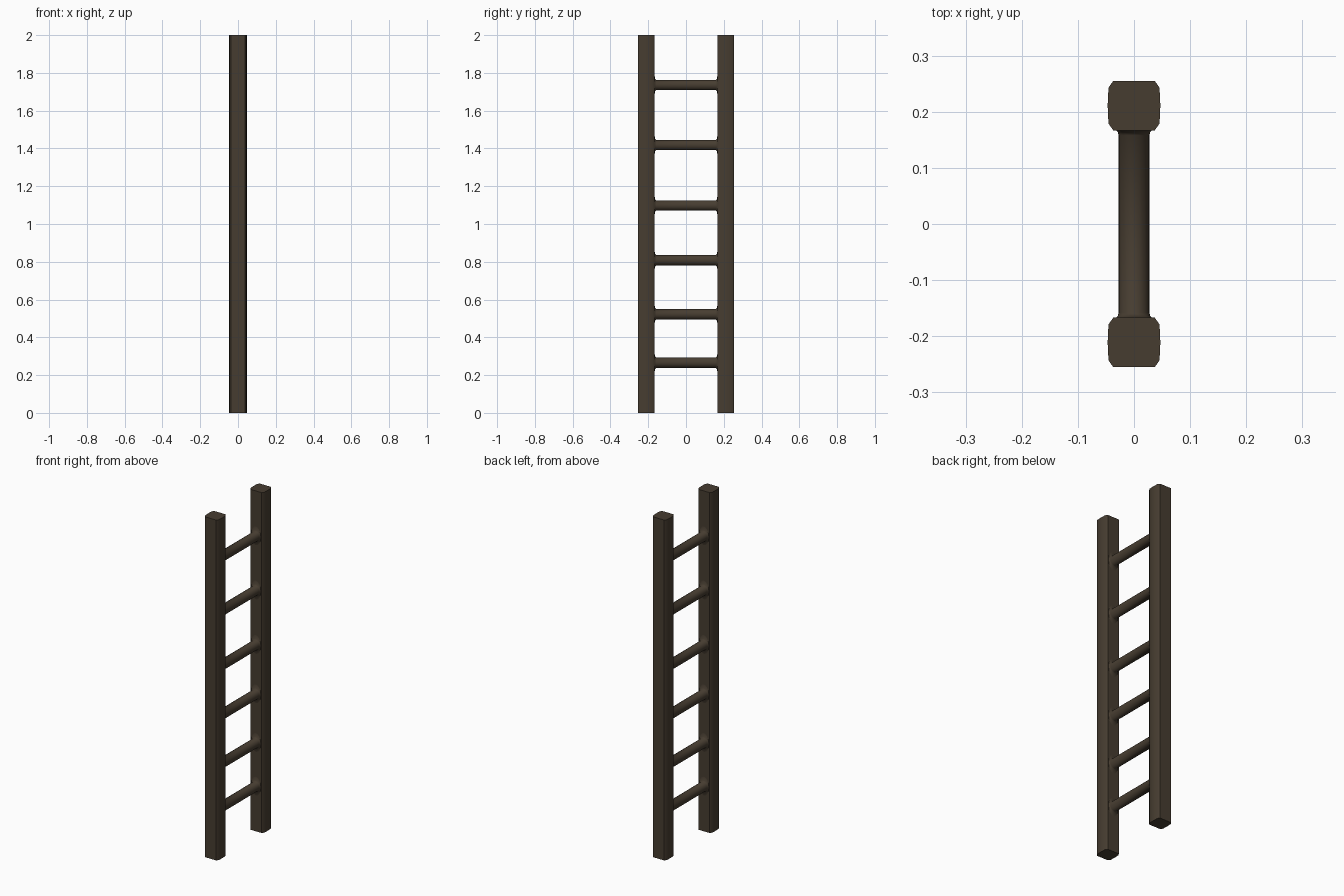
import bpy, bmesh, math

if "Cube" in bpy.data.objects:
    bpy.data.objects.remove(bpy.data.objects["Cube"])

wood = bpy.data.materials.new("dark_wood")
wood.diffuse_color = (0.062, 0.046, 0.030, 1)
wood.use_nodes = True
wood.node_tree.nodes["Principled BSDF"].inputs["Base Color"].default_value = wood.diffuse_color


def loft(name, rings, angle):
    """Skin a stack of equal-sized closed rings and cap both ends."""
    bm = bmesh.new()
    loops = [[bm.verts.new(p) for p in ring] for ring in rings]
    n = len(loops[0])
    for a, b in zip(loops, loops[1:]):
        for i in range(n):
            j = (i + 1) % n
            bm.faces.new((a[i], a[j], b[j], b[i]))
    bm.faces.new(loops[0])
    bm.faces.new(loops[-1])
    bmesh.ops.recalc_face_normals(bm, faces=bm.faces)
    me = bpy.data.meshes.new(name)
    bm.to_mesh(me)
    bm.free()
    me.materials.append(wood)
    ob = bpy.data.objects.new(name, me)
    bpy.context.collection.objects.link(ob)
    bpy.ops.object.select_all(action='DESELECT')
    ob.select_set(True)
    bpy.context.view_layer.objects.active = ob
    bpy.ops.object.shade_smooth_by_angle(angle=math.radians(angle))
    return ob


# Side rails: square posts with chamfered corners and slightly bulged x sides
quarter = [(0.047, 0.0), (0.0455, 0.032), (0.037, 0.044)]
half = quarter + [(-x, y) for x, y in reversed(quarter)]
section = half + [(x, -y) for x, y in reversed(half[1:-1])]
for side, name in ((1, "back_rail"), (-1, "front_rail")):
    loft(name, [[(x, y + side * 0.211, z) for x, y in section] for z in (0, 2)], 35)

# Round rungs, flaring into an oval collar where they meet the rails
R = 0.0275
SIDES = 16
stations = [(-0.2, 0.032, 0.055), (-0.167, 0.032, 0.055), (-0.164, 0.029, 0.034), (-0.158, R, R)]
stations += [(-y, rx, rz) for y, rx, rz in reversed(stations)]
for k, z in enumerate((0.266, 0.522, 0.808, 1.098, 1.418, 1.736)):
    rings = []
    for y, rx, rz in stations:
        turn = [2 * math.pi * i / SIDES for i in range(SIDES)]
        rings.append([(rx * math.cos(t), y, z + rz * math.sin(t)) for t in turn])
    loft(f"rung_{k + 1}", rings, 50)
